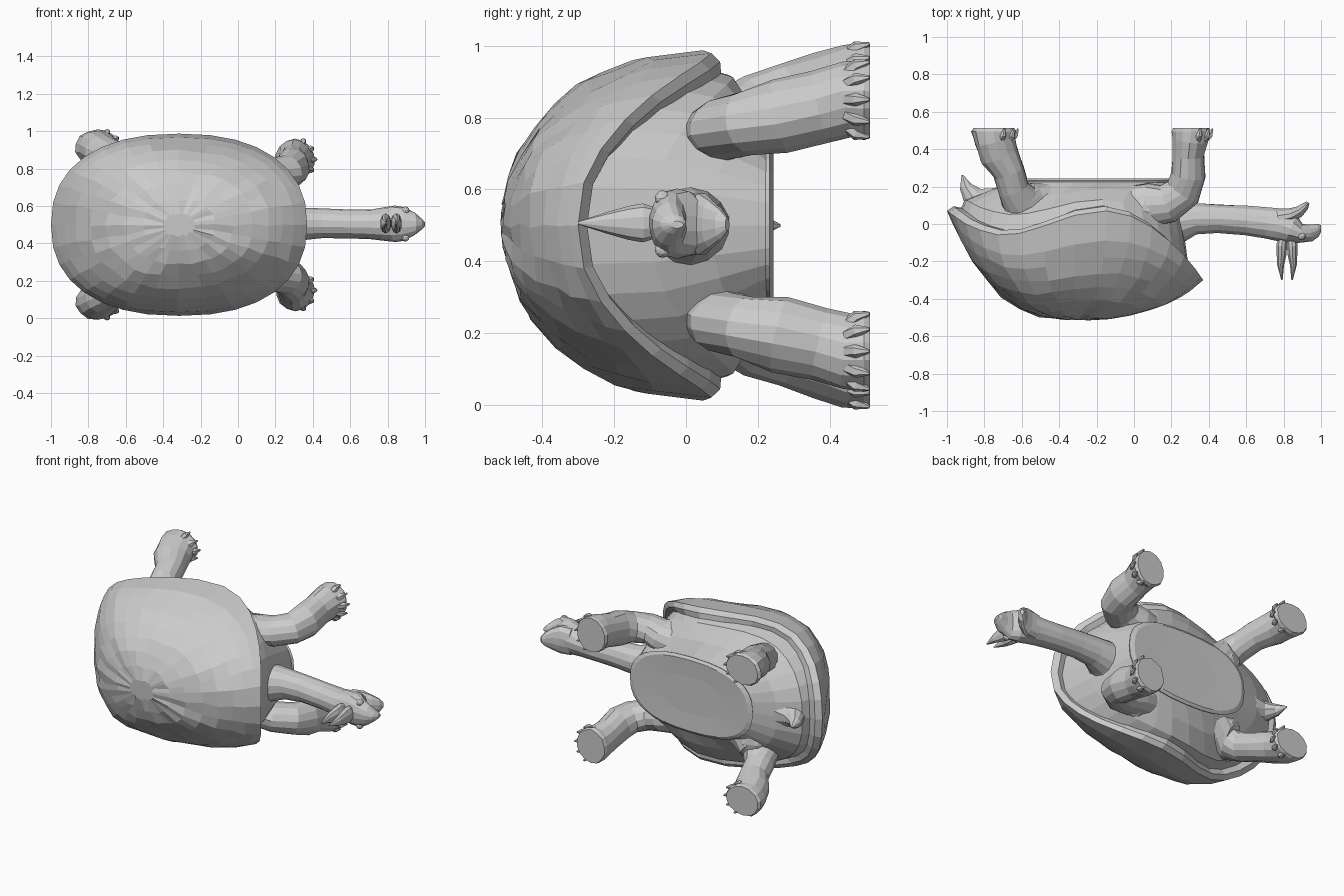
import bpy, bmesh, math, random
from mathutils import Vector

if "Cube" in bpy.data.objects:
    bpy.data.objects.remove(bpy.data.objects["Cube"])

random.seed(4)


def finish(bm, name):
    bmesh.ops.remove_doubles(bm, verts=bm.verts, dist=0.0005)
    bmesh.ops.recalc_face_normals(bm, faces=bm.faces)
    me = bpy.data.meshes.new(name)
    bm.to_mesh(me)
    bm.free()
    ob = bpy.data.objects.new(name, me)
    bpy.context.collection.objects.link(ob)
    return ob


def loft(name, rings):
    """Skin closed rings of points and cap both ends."""
    bm = bmesh.new()
    vs = [[bm.verts.new(p) for p in r] for r in rings]
    n = len(vs[0])
    for a, b in zip(vs, vs[1:]):
        for i in range(n):
            j = (i + 1) % n
            bm.faces.new((a[i], a[j], b[j], b[i]))
    bm.faces.new(vs[0])
    bm.faces.new(vs[-1])
    return finish(bm, name)


def tube(name, path, n=12, end=None, jitter=0.0, side=1):
    """path rows: x, y, z, radius in the xy plane, radius along z."""
    pts = [Vector(p[:3]) for p in path]
    rings = []
    for k, p in enumerate(path):
        t = (pts[min(k + 1, len(pts) - 1)] - pts[max(k - 1, 0)]).normalized()
        if end and k >= len(path) - 2:
            t = Vector(end)
        up = Vector((0, 0, 1))
        up = (up - t * up.dot(t)).normalized()
        across = t.cross(up)
        ring = []
        for i in range(n):
            a = 2 * math.pi * (i + 0.5) / n
            s = 1 + random.uniform(-jitter, jitter)
            q = pts[k] + (across * math.cos(a) * p[3] + up * math.sin(a) * p[4]) * s
            if side < 0:
                q.z = 1 - q.z
            ring.append(q)
        rings.append(ring)
    return loft(name, rings)


def interp(table, x):
    for (x0, y0), (x1, y1) in zip(table, table[1:]):
        if x <= x1:
            return y0 + (y1 - y0) * max(0, (x - x0) / (x1 - x0))
    return table[-1][1]


def outline(a, cx, rx, rz, e):
    c, s = math.cos(a), math.sin(a)
    return (cx + rx * math.copysign(abs(c) ** e, c), 0.5 + rz * math.copysign(abs(s) ** e, s))


# Wavy rim height along the shell
RIM = [(-1, .07), (-.9, 0), (-.76, -.06), (-.6, -.05), (-.45, 0), (-.25, .07),
       (-.1, .07), (.05, .02), (.2, -.1), (.3, -.2), (.37, -.3)]
CX, SEG = -0.315, 32
angles = [2 * math.pi * i / SEG for i in range(SEG)]
rim = []
for a in angles:
    x, z = outline(a, CX, .685, .487, .86)
    rim.append(Vector((x, interp(RIM, x), z)))
mid = Vector((CX, -.51, .5))


def shrink(p, s, y):
    return Vector((CX + (p.x - CX) * s, y, .5 + (p.z - .5) * s))


# Domed carapace, flaring at the front and rear lips
rings = []
for t in (.12, .28, .43, .57, .7, .81, .9, .96, 1):
    ring = []
    for a, p in zip(angles, rim):
        w = math.cos(a) ** 2
        f = (1 - w) * (1 - math.sqrt(1 - t * t)) + w * t ** 2.8
        q = shrink(p, t, mid.y + (p.y - mid.y) * f)
        if t < .95:
            q += Vector([random.uniform(-.007, .007) for _ in range(3)])
        ring.append(q)
    rings.append(ring)
# Turned-in underside lip
rings.append([shrink(p, .95, p.y + .025) for p in rim])
rings.append([shrink(p, .84, p.y + .03 - .02 * math.cos(a) ** 2) for a, p in zip(angles, rim)])
loft("carapace", rings)

# Soft body between the shell lip and the belly plate
belly = []
for a in angles:
    x, z = outline(a, -.2, .42, .235, .8)
    belly.append(Vector((x, .225, z)))
body = [[shrink(p, .9, p.y) for p in rim],
        [shrink(p, .86, p.y + (.23 - p.y) * .38) for p in rim],
        [shrink(p, .86, p.y + (.23 - p.y) * .38).lerp(b, .5) + Vector((0, .01, 0))
         for p, b in zip(rim, belly)],
        belly]
loft("body", body)

# Belly plate
plate = []
for s, y in ((.97, .2), (1.02, .232), (.95, .243), (.5, .238)):
    plate.append([Vector((-.2 + (b.x + .2) * s, y, .5 + (b.z - .5) * s)) for b in belly])
loft("belly_plate", plate)

# Legs: right side, then mirrored across the body
FRONT = [(-.03, .10, .72, .10, .11), (.08, .10, .75, .12, .09), (.18, .11, .77, .105, .085),
         (.26, .17, .785, .10, .09), (.29, .26, .805, .092, .105), (.29, .37, .83, .085, .10),
         (.30, .45, .85, .095, .105), (.305, .495, .85, .105, .112), (.305, .512, .85, .098, .105)]
HIND = [(-.48, .12, .68, .10, .12), (-.55, .10, .75, .12, .10), (-.61, .12, .80, .11, .09),
        (-.645, .19, .835, .085, .085), (-.67, .28, .865, .085, .085), (-.72, .37, .89, .105, .09),
        (-.745, .45, .91, .11, .095), (-.75, .495, .912, .12, .098), (-.75, .512, .912, .11, .09)]
for label, path in (("front", FRONT), ("hind", HIND)):
    for side in (1, -1):
        tag = "left" if side > 0 else "right"
        tube(f"{label}_leg_{tag}", path, 14, (0, 1, 0), .035, side)
        # Claws around the leading edge of the foot
        fx, _, fz, rx, rz = path[-2]
        for k in range(5):
            a = math.radians(-64 + 32 * k)
            c, s = math.cos(a), math.sin(a)
            tube(f"{label}_claw_{tag}_{k}",
                 [(fx + (rx - .03) * c, .45, fz + (rz - .03) * s, .02, .02),
                  (fx + (rx - .005) * c, .475, fz + (rz - .005) * s, .018, .018),
                  (fx + (rx + .01) * c, .51, fz + (rz + .005) * s, .005, .005)], 6, None, 0, side)
        # Folded skin where the leg meets the body
        bm = bmesh.new()
        bmesh.ops.create_icosphere(bm, subdivisions=2, radius=1)
        c = Vector((.04, .07, .72)) if label == "front" else Vector((-.55, .09, .72))
        for v in bm.verts:
            v.co = Vector((v.co.x * .13, v.co.y * .13, v.co.z * .13)) + c
            if side < 0:
                v.co.z = 1 - v.co.z
        finish(bm, f"{label}_shoulder_{tag}")

# Neck and upper head
tube("neck_and_head",
     [(.05, .0, .5, .17, .2), (.18, -.01, .5, .145, .14), (.25, .015, .5, .11, .105),
      (.33, .028, .505, .085, .088), (.45, .028, .507, .077, .08), (.6, .018, .503, .081, .077),
      (.71, .005, .502, .085, .08), (.78, -.005, .503, .09, .09), (.84, -.025, .505, .08, .098),
      (.89, -.05, .505, .053, .09), (.945, -.048, .504, .047, .06), (.985, -.035, .503, .036, .027),
      (1, -.025, .502, .018, .01)], 14, (1, 0, 0), .02)
# Open lower jaw
tube("lower_jaw", [(.77, .03, .503, .055, .085), (.84, .045, .503, .042, .088),
                   (.885, .068, .503, .03, .068), (.915, .095, .503, .022, .045),
                   (.93, .115, .503, .01, .018)], 12, None, .02)
# Eyes
for s in (1, -1):
    bm = bmesh.new()
    bmesh.ops.create_icosphere(bm, subdivisions=2, radius=.022)
    bmesh.ops.translate(bm, verts=bm.verts, vec=(.895, -.065, .504 + s * .072))
    finish(bm, "eye_" + ("left" if s > 0 else "right"))

# Forked crest on top of the head
for s in (1, -1):
    x = .818
    tube("crest_prong_" + ("front" if s > 0 else "rear"),
         [(x + s * .02, -.06, .507, .026, .035), (x + s * .029, -.12, .507, .03, .054),
          (x + s * .029, -.16, .507, .028, .047), (x + s * .034, -.22, .507, .019, .03),
          (x + s * .027, -.3, .507, .004, .004)], 10)

# Short pointed tail
tube("tail", [(-.66, .08, .5, .12, .14), (-.78, .1, .5, .1, .1), (-.86, .14, .5, .065, .06),
              (-.9, .2, .5, .035, .035), (-.918, .262, .5, .004, .004)], 10, None, .03)
